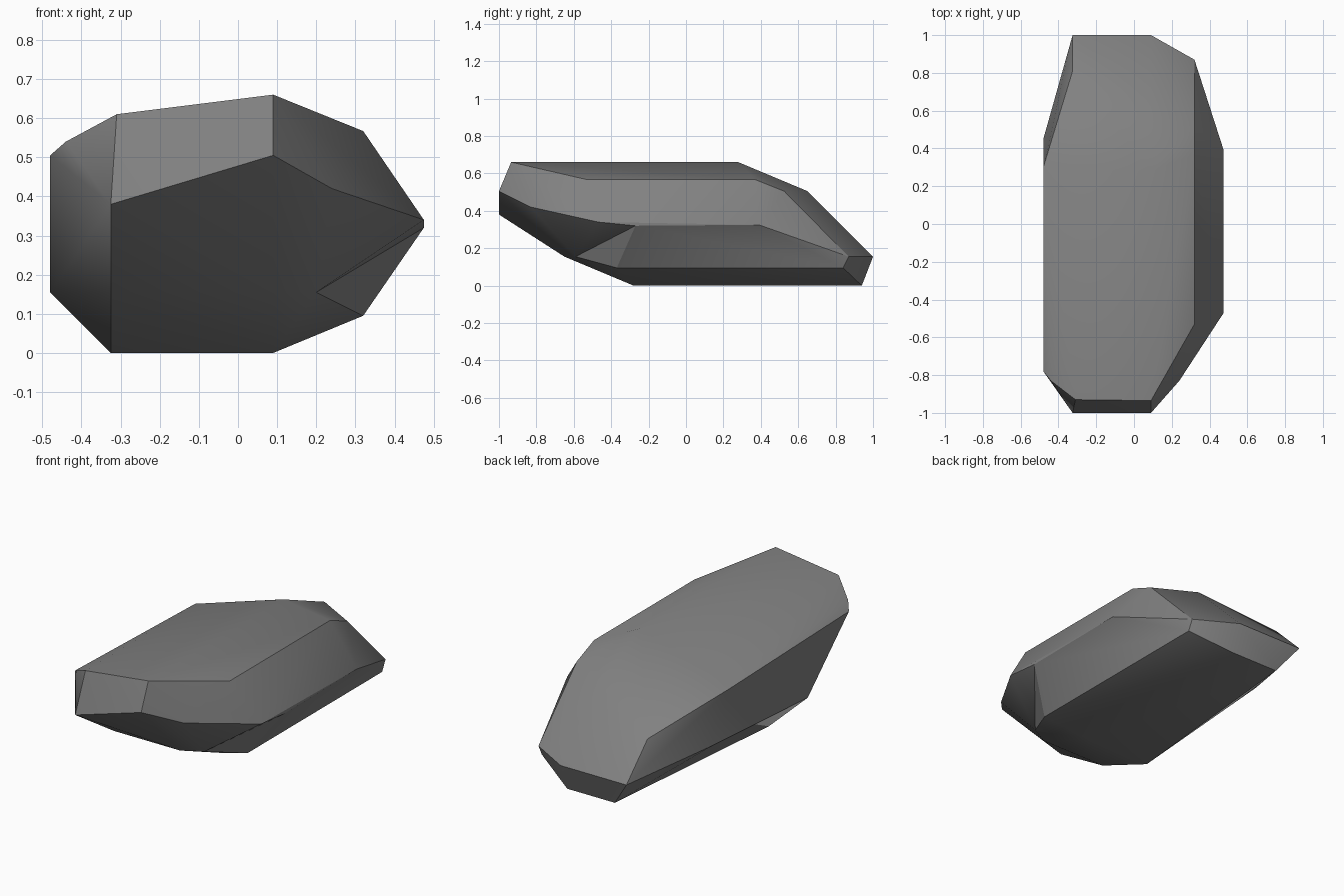
import bpy
import bmesh
import math

cube = bpy.data.objects.get("Cube")
if cube:
    bpy.data.objects.remove(cube, do_unlink=True)

# Stone colour
stone = bpy.data.materials.new("grey_stone")
stone.use_nodes = True
grey = (0.22, 0.22, 0.22, 1.0)
stone.diffuse_color = grey
stone.node_tree.nodes["Principled BSDF"].inputs["Base Color"].default_value = grey

# Corners, grouped by area of the rock
brow = [(-0.325, -1, 0.38), (0.09, -1, 0.505), (0.24, -0.83, 0.42),
        (-0.31, -0.93, 0.61), (-0.44, -0.83, 0.54), (-0.48, -0.78, 0.505)]
crown = [(0.09, -0.935, 0.66), (0.09, 0.28, 0.66),
         (0.32, -0.53, 0.567), (0.32, 0.37, 0.567)]
back_slope = [(0.09, 0.65, 0.505), (0.32, 0.525, 0.505), (-0.325, 0.81, 0.345),
              (-0.48, 0.30, 0.475), (-0.48, 0.45, 0.21)]
tail = [(-0.325, 1, 0.155), (0.09, 1, 0.155), (0.32, 0.87, 0.155),
        (-0.21, 0.94, 0), (0.09, 0.94, 0), (0.32, 0.84, 0.095)]
ridge = [(0.475, -0.47, 0.34), (0.475, -0.27, 0.32), (0.475, 0.39, 0.325)]
chin = [(-0.325, -0.65, 0.155), (0.09, -0.65, 0.155), (0.2, -0.59, 0.155),
        (-0.48, -0.41, 0.155), (-0.325, -0.28, 0), (0.09, -0.28, 0),
        (0.32, -0.37, 0.095)]

# Wrap the corners in a faceted shell
bm = bmesh.new()
for corner in brow + crown + back_slope + tail + ridge + chin:
    bm.verts.new(corner)
bmesh.ops.convex_hull(bm, input=bm.verts[:])
bmesh.ops.delete(bm, geom=[v for v in bm.verts if not v.link_faces], context='VERTS')


def nearest(point):
    return min(bm.verts, key=lambda v: sum((a - b) ** 2 for a, b in zip(v.co, point)))


# Turn one edge inwards to make the notch under the ridge
edge = bm.edges.get((nearest(ridge[0]), nearest(chin[-1])))
if edge:
    bmesh.ops.rotate_edges(bm, edges=[edge], use_ccw=False)

bmesh.ops.dissolve_limit(bm, angle_limit=math.radians(1),
                         verts=bm.verts[:], edges=bm.edges[:])
bmesh.ops.recalc_face_normals(bm, faces=bm.faces[:])
mesh = bpy.data.meshes.new("rock")
bm.to_mesh(mesh)
bm.free()
mesh.materials.append(stone)

rock = bpy.data.objects.new("rock", mesh)
bpy.context.collection.objects.link(rock)
bpy.ops.object.select_all(action='DESELECT')
rock.select_set(True)
bpy.context.view_layer.objects.active = rock
bpy.ops.object.shade_smooth_by_angle(angle=math.radians(30))
